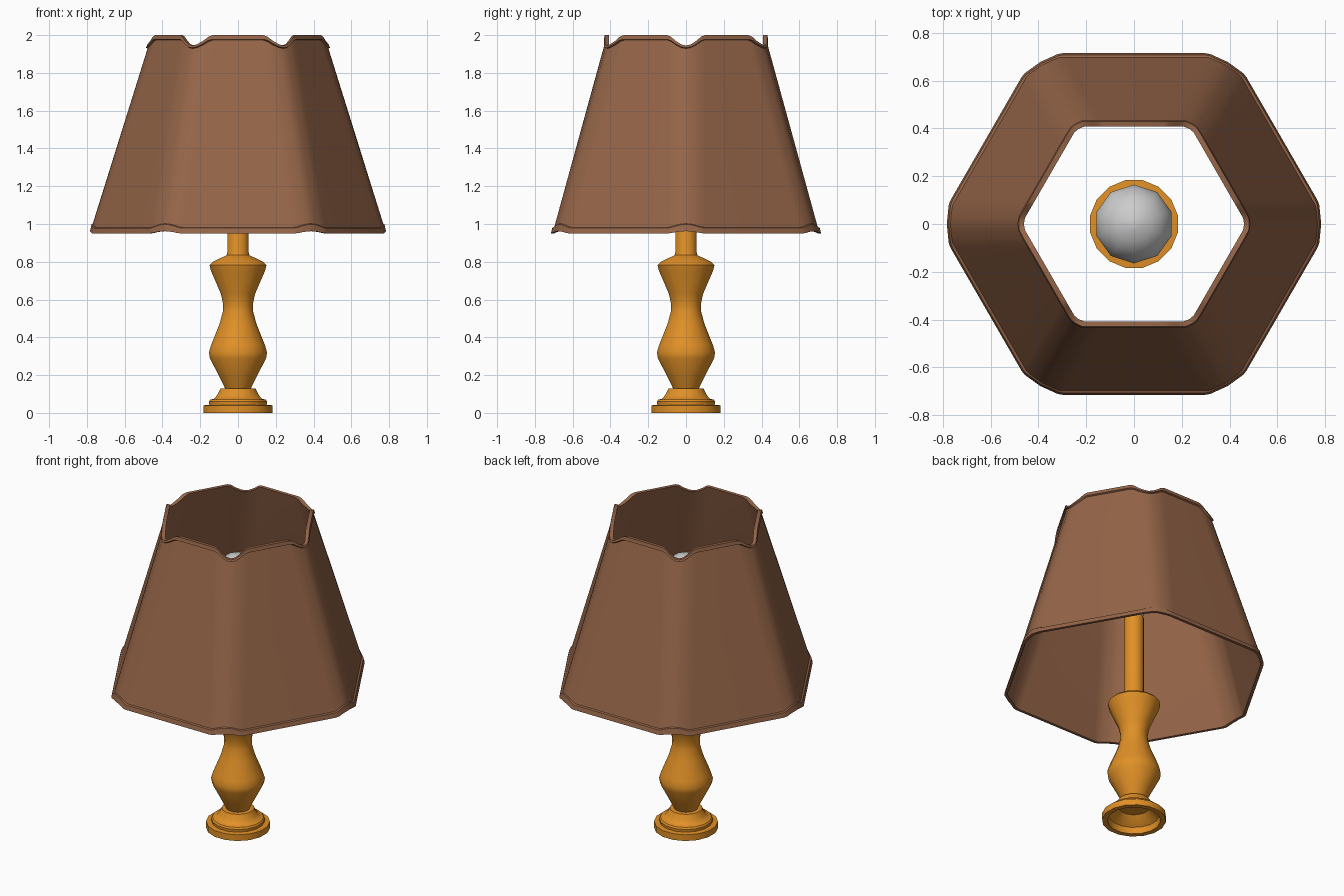
import bpy, bmesh, math
from mathutils import Matrix

if "Cube" in bpy.data.objects:
    bpy.data.objects.remove(bpy.data.objects["Cube"])


def material(name, rgb):
    m = bpy.data.materials.new(name)
    m.diffuse_color = (*rgb, 1)
    m.use_nodes = True
    m.node_tree.nodes["Principled BSDF"].inputs["Base Color"].default_value = m.diffuse_color
    return m


def finish(name, bm, mat=None, angle=40):
    bmesh.ops.recalc_face_normals(bm, faces=bm.faces)
    me = bpy.data.meshes.new(name)
    bm.to_mesh(me)
    bm.free()
    ob = bpy.data.objects.new(name, me)
    bpy.context.collection.objects.link(ob)
    if mat:
        me.materials.append(mat)
    bpy.ops.object.select_all(action='DESELECT')
    ob.select_set(True)
    bpy.context.view_layer.objects.active = ob
    bpy.ops.object.shade_smooth_by_angle(angle=math.radians(angle))
    return ob


def bridge(bm, rings, closed=False):
    n = len(rings[0])
    for i in range(len(rings) if closed else len(rings) - 1):
        a, b = rings[i], rings[(i + 1) % len(rings)]
        for j in range(n):
            k = (j + 1) % n
            bm.faces.new((a[j], a[k], b[k], b[j]))


def lathe(name, profile, sides, mat=None, turn=0.0, angle=40):
    bm = bmesh.new()
    rings = []
    for r, z in profile:
        rings.append([bm.verts.new((r * math.cos(turn + 2 * math.pi * j / sides),
                                    r * math.sin(turn + 2 * math.pi * j / sides), z))
                      for j in range(sides)])
    bridge(bm, rings)
    bm.faces.new(rings[0])
    bm.faces.new(rings[-1])
    return finish(name, bm, mat, angle)


brown = material("shade_brown", (0.30, 0.13, 0.065))
orange = material("stand_orange", (0.75, 0.28, 0.02))

# Turned stand, hollow underneath, with the pole running up into the shade
lathe("stand", [
    (0.09, 0.09), (0.12, 0.06), (0.15, 0.04), (0.155, 0.0), (0.187, 0.0),
    (0.187, 0.04), (0.155, 0.042), (0.157, 0.06), (0.15, 0.07), (0.128, 0.075),
    (0.11, 0.098), (0.095, 0.128), (0.07, 0.13), (0.10, 0.19), (0.152, 0.29),
    (0.157, 0.32), (0.145, 0.36), (0.10, 0.47), (0.082, 0.535), (0.08, 0.575),
    (0.092, 0.63), (0.145, 0.75), (0.154, 0.782), (0.135, 0.80), (0.062, 0.835),
    (0.058, 0.85), (0.058, 1.36)], 16, orange, math.pi / 16)

# Light bulb: round top tapering to a neck
bulb = [(0.05, 1.34), (0.06, 1.40)]
for i in range(8):
    a = math.radians(-45 + i * 18)
    bulb.append((0.167 * math.cos(a), 1.59 + 0.167 * math.sin(a)))
bulb.append((0.012, 1.757))
lathe("bulb", bulb, 10, None, math.pi / 2, 60)

# Hexagonal shade: each corner has cut, scalloped trim
steps = [(-0.10, 0), (-0.08, 0.15), (-0.055, 0.55), (-0.025, 0.9), (0, 1),
         (0.025, 0.9), (0.055, 0.55), (0.08, 0.15), (0.10, 0)]


def hex_ring(bm, apothem, cut, z, wave):
    corner = apothem / math.cos(math.pi / 6)
    ring = []
    for k in range(6):
        rot = Matrix.Rotation(k * math.pi / 3, 3, 'Z')
        for t, w in steps:
            r = min(corner - abs(t) * math.tan(math.pi / 6), corner - cut - 0.1 * abs(t))
            v = bm.verts.new((r, t, z + wave * w))
            v.co = rot @ v.co
            ring.append(v)
    return ring


bm = bmesh.new()
bridge(bm, [hex_ring(bm, *p) for p in [
    (0.715, 0.042, 0.95, 0.012), (0.708, 0.042, 0.978, 0.02),   # bottom trim
    (0.697, 0.036, 0.982, 0.02), (0.425, 0.012, 1.974, -0.045), # outer wall
    (0.435, 0.015, 1.978, -0.045), (0.430, 0.014, 2.0, -0.055), # top trim
    (0.408, 0.010, 2.0, -0.055), (0.414, 0.010, 1.975, -0.045),
    (0.686, 0.036, 0.98, 0.02), (0.697, 0.04, 0.95, 0.012)]], closed=True)
finish("lampshade", bm, brown)
